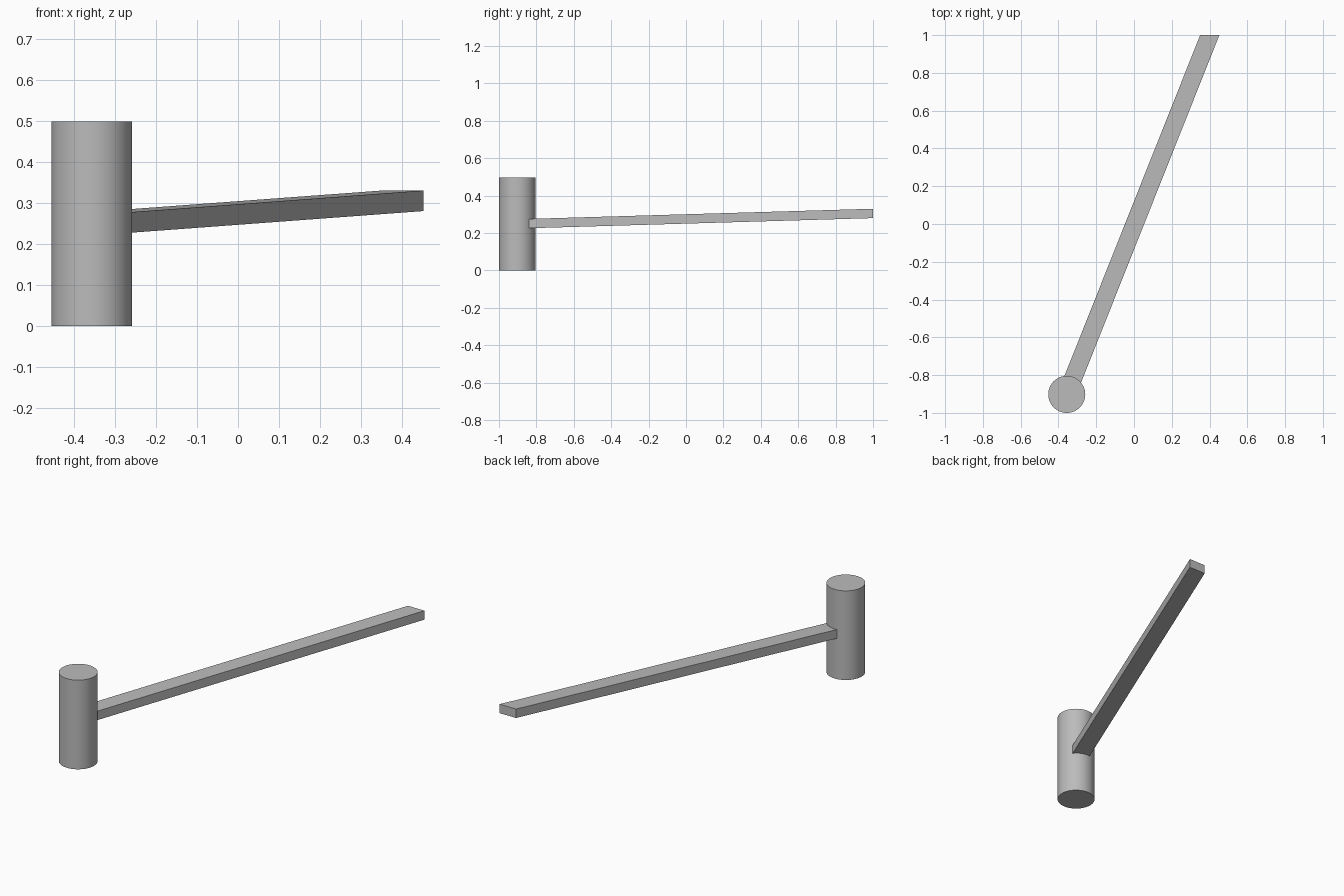
import bpy
import bmesh
from mathutils import Vector

# Remove the default cube
cube = bpy.data.objects.get("Cube")
if cube:
    bpy.data.objects.remove(cube, do_unlink=True)

# Single grey material
grey = bpy.data.materials.new("plain grey")
grey.use_nodes = True
grey.diffuse_color = (0.5, 0.5, 0.5, 1)
grey.node_tree.nodes["Principled BSDF"].inputs["Base Color"].default_value = (0.5, 0.5, 0.5, 1)

RADIUS, HEIGHT = 0.098, 0.498
HUB = Vector((-0.356, -0.902, HEIGHT / 2))
TIP = Vector((0.401, 1.0, 0.305))

# Upright post
bpy.ops.mesh.primitive_cylinder_add(vertices=64, radius=RADIUS, depth=HEIGHT, location=HUB)
post = bpy.context.object
post.name = "post"
post.data.materials.append(grey)
bpy.ops.object.shade_smooth_by_angle()

# Sloping arm: a rectangle facing the front, swept from just inside the post to the tip
start = HUB.lerp(TIP, 0.03)
half_width, half_height = 0.051, 0.025
bm = bmesh.new()
corners = [(-1, -1), (1, -1), (1, 1), (-1, 1)]
section = [bm.verts.new(start + Vector((x * half_width, 0, z * half_height))) for x, z in corners]
face = bm.faces.new(section)
swept = bmesh.ops.extrude_face_region(bm, geom=[face], use_keep_orig=True)
moved = [g for g in swept["geom"] if isinstance(g, bmesh.types.BMVert)]
bmesh.ops.translate(bm, verts=moved, vec=TIP - start)
bmesh.ops.recalc_face_normals(bm, faces=bm.faces)
mesh = bpy.data.meshes.new("arm")
bm.to_mesh(mesh)
bm.free()
mesh.materials.append(grey)
arm = bpy.data.objects.new("arm", mesh)
bpy.context.collection.objects.link(arm)
